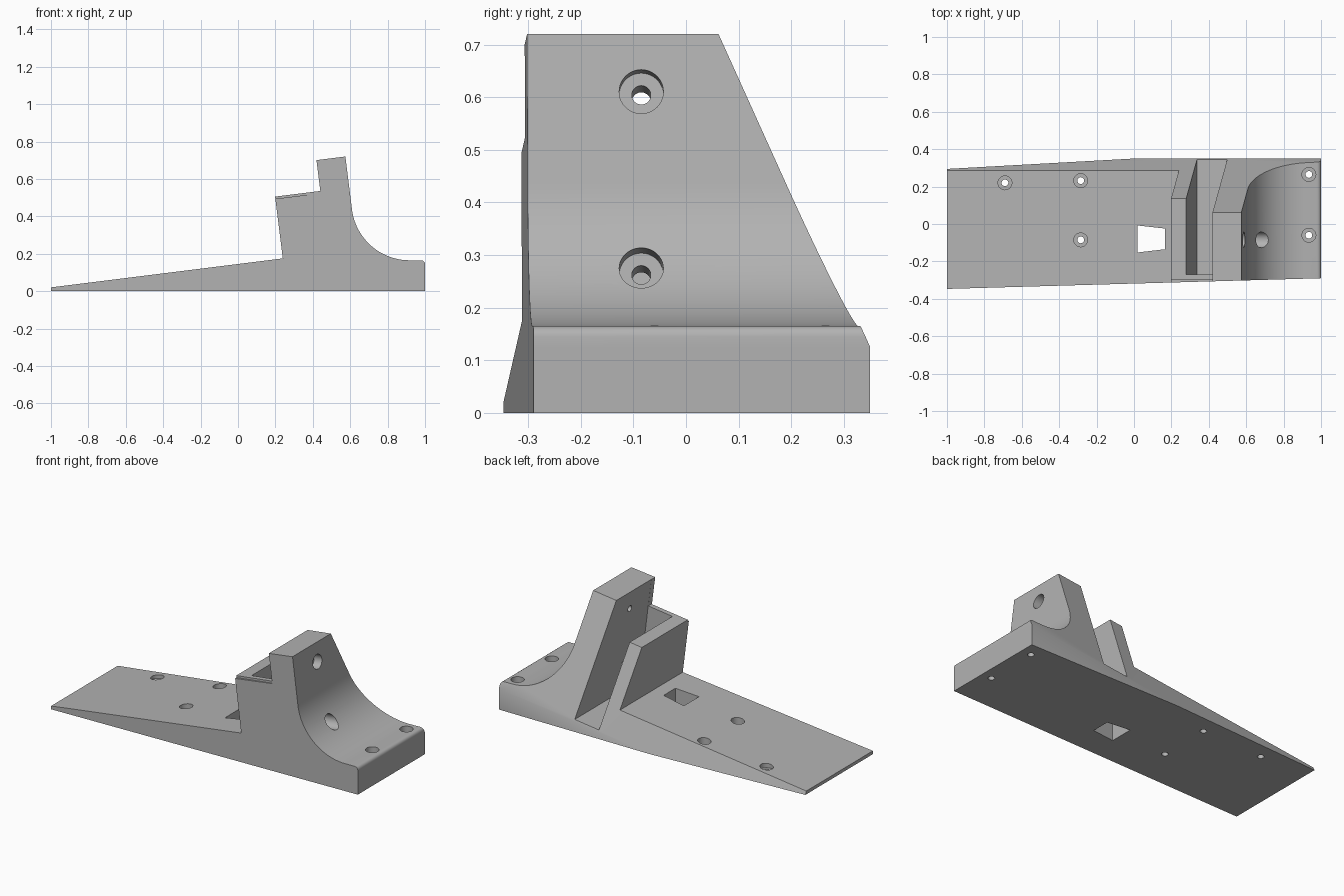
import bpy, bmesh, math
from mathutils import Vector, Matrix

if "Cube" in bpy.data.objects:
    bpy.data.objects.remove(bpy.data.objects["Cube"], do_unlink=True)

TILT = math.atan(0.125)
C, S = math.cos(TILT), math.sin(TILT)

grey = bpy.data.materials.new("plain grey")
grey.use_nodes = True
grey.diffuse_color = (0.45, 0.45, 0.45, 1)
grey.node_tree.nodes["Principled BSDF"].inputs["Base Color"].default_value = (0.45, 0.45, 0.45, 1)


def tilted(u, v):
    """Point in the leaning frame of the ramp, as x and z."""
    return (C * u - S * v, S * u + C * v)


def front_y(x, z):
    return -0.3185 + 0.0285 * x


def back_y(x, z):
    return 0.35 - 0.448 * max(0, C * z - S * x)


def make_object(name, bm):
    bmesh.ops.recalc_face_normals(bm, faces=bm.faces)
    mesh = bpy.data.meshes.new(name)
    bm.to_mesh(mesh)
    bm.free()
    obj = bpy.data.objects.new(name, mesh)
    bpy.context.collection.objects.link(obj)
    mesh.materials.append(grey)
    return obj


def prism(name, points, front, back, split=False):
    """Extrude an xz profile along y; split gives the back two planes."""
    bm = bmesh.new()
    a = [bm.verts.new((x, front(x, z), z)) for x, z in points]
    b = [bm.verts.new((x, back(x, z), z)) for x, z in points]
    bm.faces.new(a)
    if split:
        bm.faces.new(b[:3])
        bm.faces.new([b[0]] + b[2:])
    else:
        bm.faces.new(b)
    for i in range(len(points)):
        j = (i + 1) % len(points)
        bm.faces.new((a[i], a[j], b[j], b[i]))
    return make_object(name, bm)


def cylinder(name, start, direction, length, radius):
    bm = bmesh.new()
    d = Vector(direction).normalized()
    place = Matrix.Translation(Vector(start) + d * length / 2) @ d.to_track_quat('Z', 'Y').to_matrix().to_4x4()
    bmesh.ops.create_cone(bm, cap_ends=True, segments=40, radius1=radius, radius2=radius,
                          depth=length, matrix=place)
    return make_object(name, bm)


def tilted_box(name, u0, u1, v0, v1, y0, y1):
    corners = [tilted(u0, v0), tilted(u1, v0), tilted(u1, v1), tilted(u0, v1)]
    return prism(name, corners, lambda x, z: y0, lambda x, z: y1)


# Wedge body: ramp, thin wall, upright plate, concave sweep and foot
foot_z, radius = 0.165, 0.31
cx, cz = 0.917, foot_z + radius
profile = [(0, 0), (1, 0), (1, S / C)]
for i in range(5):
    a = math.radians(90 * i / 4)
    profile.append((0.98 + 0.02 * math.cos(a), foot_z - 0.02 + 0.02 * math.sin(a)))
for i in range(33):
    a = -math.pi / 2 - (math.pi / 2 - TILT) * i / 32
    profile.append((cx + radius * math.cos(a), cz + radius * math.sin(a)))
plate_u = C * cx + S * cz - radius
profile += [tilted(plate_u, 0.643), tilted(0.503, 0.643), tilted(0.503, 0.477),
            tilted(0.2595, 0.477), tilted(0.2595, 0.144), (-1, 0.02), (-1, 0)]
body = prism("wedge_bracket", profile, front_y, back_y, split=True)

# Slot between the walls, and the slightly lower front wall
cutters = [
    tilted_box("slot_cutter", 0.341, 0.5035, 0.01, 0.8, -0.27, 0.6),
    tilted_box("front_step_cutter", 0.2, 0.5035, 0.465, 0.6, -0.5, -0.30),
]

# Tapered window through the ramp
window = [(0.02, -0.008), (0.165, -0.024), (0.165, -0.135), (0.02, -0.152)]
bm = bmesh.new()
face = bm.faces.new([bm.verts.new((x, y, -0.1)) for x, y in window])
top = bmesh.ops.extrude_face_region(bm, geom=[face])["geom"]
bmesh.ops.translate(bm, vec=(0, 0, 0.5), verts=[e for e in top if isinstance(e, bmesh.types.BMVert)])
cutters.append(make_object("window_cutter", bm))

# Counterbored mounting holes in the base
for x, y in [(-0.69, 0.22), (-0.285, 0.232), (-0.285, -0.085), (0.935, 0.265), (0.935, -0.06)]:
    cutters.append(cylinder("base_hole_cutter", (x, y, -0.1), (0, 0, 1), 0.3, 0.018))
    cutters.append(cylinder("base_bore_cutter", (x, y, 0.035), (0, 0, 1), 0.3, 0.037))

# Counterbored holes through the upright plate
axis = Vector((C, 0, S))
for x, z in [(0.535, 0.604), (0.578, 0.262)]:
    floor = Vector((x, -0.085, z))
    cutters.append(cylinder("plate_hole_cutter", floor - axis * 0.15, axis, 0.2, 0.018))
    cutters.append(cylinder("plate_bore_cutter", floor, axis, 0.4, 0.042))

bpy.context.view_layer.objects.active = body
for cutter in cutters:
    cutter.hide_render = True
    mod = body.modifiers.new("cut", 'BOOLEAN')
    mod.operation = 'DIFFERENCE'
    mod.solver = 'EXACT'
    mod.object = cutter
    bpy.ops.object.modifier_apply(modifier=mod.name)
    bpy.data.objects.remove(cutter, do_unlink=True)

bpy.ops.object.select_all(action='DESELECT')
body.select_set(True)
bpy.ops.object.shade_smooth_by_angle(angle=math.radians(25))
